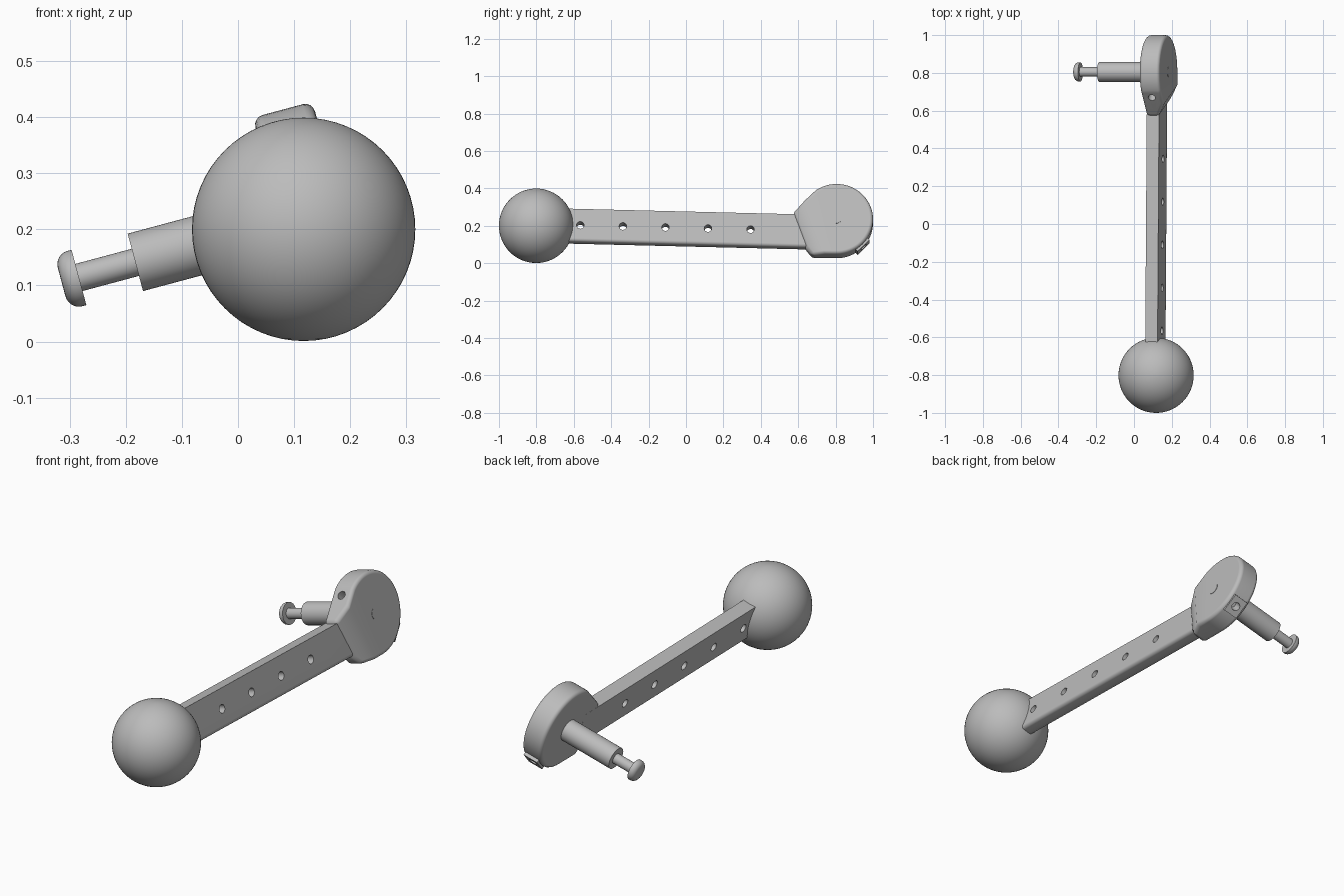
import bpy, bmesh
from math import sin, cos, radians, pi
from mathutils import Matrix, Vector

cube = bpy.data.objects.get("Cube")
if cube:
    bpy.data.objects.remove(cube, do_unlink=True)

grey = bpy.data.materials.new("plain grey")
grey.use_nodes = True
grey.diffuse_color = (0.5, 0.5, 0.5, 1)
grey.node_tree.nodes["Principled BSDF"].inputs["Base Color"].default_value = (0.5, 0.5, 0.5, 1)

# Lever frame: local x is the pivot axis, origin in the middle of the hub
FRAME = Matrix.Translation((0.13, 0.805, 0.225)) @ Matrix.Rotation(radians(-15), 4, 'Y')
INNER, OUTER, ARM_OUTER = -0.055, 0.055, 0.012
HUB_R = 0.195


def add_object(name, bm):
    bmesh.ops.recalc_face_normals(bm, faces=bm.faces)
    mesh = bpy.data.meshes.new(name)
    bm.to_mesh(mesh)
    bm.free()
    mesh.materials.append(grey)
    obj = bpy.data.objects.new(name, mesh)
    obj.matrix_world = FRAME
    bpy.context.collection.objects.link(obj)
    return obj


def prism(outline, x0, x1):
    """Side outline (y, z) extruded along the pivot axis."""
    bm = bmesh.new()
    face = bm.faces.new([bm.verts.new((x0, y, z)) for y, z in outline])
    ext = bmesh.ops.extrude_face_region(bm, geom=[face])
    verts = [v for v in ext["geom"] if isinstance(v, bmesh.types.BMVert)]
    bmesh.ops.translate(bm, verts=verts, vec=(x1 - x0, 0, 0))
    return bm


def lathe(profile, steps=48):
    """Profile (x, radius) spun around the pivot axis."""
    bm = bmesh.new()
    verts = [bm.verts.new((x, 0, r)) for x, r in profile]
    edges = [bm.edges.new(pair) for pair in zip(verts, verts[1:])]
    bmesh.ops.spin(bm, geom=verts + edges, cent=(0, 0, 0), axis=(1, 0, 0),
                   angle=2 * pi, steps=steps)
    bmesh.ops.remove_doubles(bm, verts=bm.verts, dist=1e-5)
    return bm


def drill(name, holes):
    """Hidden cutter made of cylinders: (centre, direction, radius, depth)."""
    bm = bmesh.new()
    for centre, direction, radius, depth in holes:
        turn = Vector(direction).to_track_quat('Z', 'Y').to_matrix().to_4x4()
        bmesh.ops.create_cone(bm, cap_ends=True, segments=24, radius1=radius, radius2=radius,
                              depth=depth, matrix=Matrix.Translation(centre) @ turn)
    cutter = add_object(name, bm)
    cutter.hide_render = True
    return cutter


def finish(obj, bevel=0, cutter=None):
    if bevel:
        mod = obj.modifiers.new("Rounding", 'BEVEL')
        mod.width, mod.segments = bevel, 4
        mod.limit_method, mod.angle_limit = 'ANGLE', radians(32)
    if cutter:
        mod = obj.modifiers.new("Holes", 'BOOLEAN')
        mod.operation, mod.object, mod.solver = 'DIFFERENCE', cutter, 'EXACT'
    bpy.context.view_layer.update()
    graph = bpy.context.evaluated_depsgraph_get()
    mesh = bpy.data.meshes.new_from_object(obj.evaluated_get(graph))
    obj.modifiers.clear()
    obj.data = mesh
    bpy.ops.object.select_all(action='DESELECT')
    obj.select_set(True)
    bpy.context.view_layer.objects.active = obj
    bpy.ops.object.shade_smooth_by_angle(angle=radians(32))
    mod = obj.modifiers.new("Flat normals", 'WEIGHTED_NORMAL')
    mod.keep_sharp = True


# Arm: slightly sloping bar with a rounded underside and a row of through holes
def arm_mid(y):
    return -0.0605 - 0.0254 * (y + 0.005)


Y0, Y1, HALF = -1.43, -0.115, 0.09
bm = prism([(Y0, arm_mid(Y0) - HALF), (Y1, arm_mid(Y1) - HALF),
            (Y1, arm_mid(Y1) + HALF), (Y0, arm_mid(Y0) + HALF)], INNER - 0.0003, ARM_OUTER)
under = [e for e in bm.edges
         if abs(e.verts[0].co.y - e.verts[1].co.y) > 1
         and all(v.co.z < arm_mid(v.co.y) for v in e.verts)]
bmesh.ops.bevel(bm, geom=under, offset=0.018, segments=4, profile=0.5, affect='EDGES')
arm = add_object("arm", bm)
rows = [-1.37 + 0.2275 * i for i in range(5)]
arm_drill = drill("arm_hole_cutter",
                  [((-0.02, y, arm_mid(y)), (1, 0, 0), 0.02, 0.3) for y in rows])
finish(arm, cutter=arm_drill)

# Hub: round head with a flat upper front, flaring out from the arm on one side
arc = [radians(125 - 215 * i / 48) for i in range(49)]
outline = [(HUB_R * cos(a), HUB_R * sin(a)) for a in arc]
low, high = Vector((-0.165, -0.15)), Vector((-0.235, 0.041))
outline += [(-0.13, -HUB_R), low[:], high[:]]
bm = prism(outline, INNER, OUTER)
along = (low - high).normalized()
normal = Vector((0.08, along.y * 0.043, -along.x * 0.043))
bmesh.ops.recalc_face_normals(bm, faces=bm.faces)
cut = bmesh.ops.bisect_plane(bm, geom=bm.verts[:] + bm.edges[:] + bm.faces[:], dist=1e-5,
                             plane_co=(ARM_OUTER, low.x, low.y), plane_no=normal,
                             clear_outer=True)
bmesh.ops.holes_fill(bm, edges=[e for e in bm.edges if e.is_boundary])
hub = add_object("hub", bm)

# Screw pad on the lower back rim, opposite the flat
D = 0.5 ** 0.5
bm = bmesh.new()
bmesh.ops.create_cube(bm, size=1, matrix=Matrix.Translation((0, 0.175 * D, -0.175 * D))
                      @ Matrix.Rotation(radians(-45), 4, 'X')
                      @ Matrix.Diagonal((0.075, 0.06, 0.09, 1)))
pad = add_object("screw_pad", bm)
hub_drill = drill("screw_hole_cutter",
                  [((0, s * 0.2 * D, -s * 0.2 * D), (0, s, -s), 0.02, 0.11) for s in (-1, 1)])
finish(hub, bevel=0.018, cutter=hub_drill)
finish(pad, cutter=hub_drill)

# Pivot pin: thick sleeve, thin neck, domed button, and a flush end on the far face
finish(add_object("pin_sleeve", lathe([(-0.03, 0), (-0.03, 0.053), (-0.324, 0.053), (-0.324, 0)])))
finish(add_object("pin_neck", lathe([(-0.3, 0), (-0.3, 0.025), (-0.44, 0.025), (-0.44, 0)])))
dome = [(-0.436 - 0.024 * sin(a), 0.026 + 0.025 * cos(a))
        for a in [radians(15 * i) for i in range(7)]]
finish(add_object("pin_button", lathe([(-0.428, 0), (-0.428, 0.051)] + dome + [(-0.46, 0)])))
finish(add_object("pin_end", lathe([(0.02, 0), (0.02, 0.027), (0.0565, 0.027), (0.0565, 0)], 32)))

# Ball handle
bm = bmesh.new()
bmesh.ops.create_uvsphere(bm, u_segments=64, v_segments=32, radius=0.199)
ball = add_object("ball_handle", bm)
ball.matrix_world = Matrix.Translation((0.117, -0.801, 0.2))
finish(ball)

for cutter in (arm_drill, hub_drill):
    bpy.data.objects.remove(cutter, do_unlink=True)
